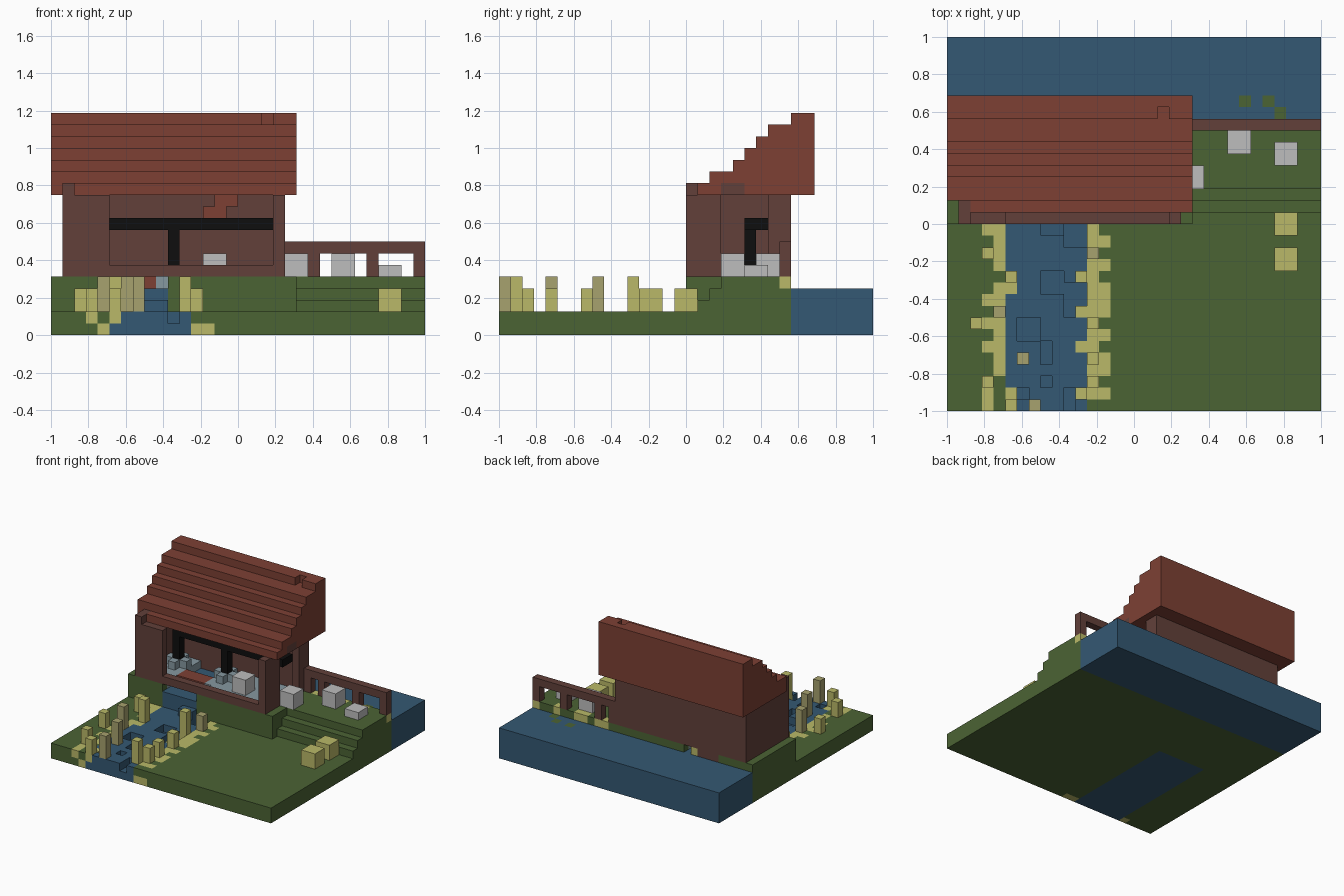
import bpy, bmesh, random

cube = bpy.data.objects.get("Cube")
if cube:
    bpy.data.objects.remove(cube, do_unlink=True)

U = 1 / 16  # size of one block
random.seed(4)


def material(name, rgb):
    lin = [((c / 255 + 0.055) / 1.055) ** 2.4 if c > 10 else c / 255 / 12.92 for c in rgb] + [1]
    m = bpy.data.materials.new(name)
    m.use_nodes = True
    m.diffuse_color = lin
    m.node_tree.nodes["Principled BSDF"].inputs["Base Color"].default_value = lin
    return m


MATS = {n: material(n, c) for n, c in {
    "grass": (75, 99, 52), "water": (52, 88, 115), "sand": (186, 185, 104),
    "dry_reed": (167, 162, 110), "brick_red": (125, 64, 52), "dark_wood": (98, 64, 58),
    "pale_stone": (190, 190, 190), "black_iron": (14, 14, 14), "blue_grey": (134, 152, 160)}.items()}

# Each face of a block: direction and its four corners
SIDES = [((1, 0, 0), [(1, 0, 0), (1, 1, 0), (1, 1, 1), (1, 0, 1)]),
         ((-1, 0, 0), [(0, 0, 0), (0, 0, 1), (0, 1, 1), (0, 1, 0)]),
         ((0, 1, 0), [(0, 1, 0), (0, 1, 1), (1, 1, 1), (1, 1, 0)]),
         ((0, -1, 0), [(0, 0, 0), (1, 0, 0), (1, 0, 1), (0, 0, 1)]),
         ((0, 0, 1), [(0, 0, 1), (1, 0, 1), (1, 1, 1), (0, 1, 1)]),
         ((0, 0, -1), [(0, 0, 0), (0, 1, 0), (1, 1, 0), (1, 0, 0)])]


class Part:
    """A part stacked from blocks; only its outer faces are built."""

    def __init__(self, name):
        self.name, self.cells = name, {}

    def fill(self, x0, x1, y0, y1, z0, z1, mat):
        for x in range(x0, x1):
            for y in range(y0, y1):
                for z in range(z0, z1):
                    if mat:
                        self.cells[x, y, z] = mat
                    else:
                        self.cells.pop((x, y, z), None)

    def build(self):
        used = sorted(set(self.cells.values()))
        bm, verts = bmesh.new(), {}
        for (x, y, z), mat in self.cells.items():
            for (dx, dy, dz), corners in SIDES:
                if (x + dx, y + dy, z + dz) in self.cells:
                    continue
                ring = []
                for a, b, c in corners:
                    k = (x + a, y + b, z + c)
                    if k not in verts:
                        verts[k] = bm.verts.new([v * U for v in k])
                    ring.append(verts[k])
                bm.faces.new(ring).material_index = used.index(mat)
        me = bpy.data.meshes.new(self.name)
        bm.to_mesh(me)
        bm.free()
        for n in used:
            me.materials.append(MATS[n])
        ob = bpy.data.objects.new(self.name, me)
        bpy.context.collection.objects.link(ob)


# Ground: lawn, terrace, garden steps and the lake behind
land = Part("terrain")
land.fill(-16, 16, -16, 1, 0, 2, "grass")
land.fill(-16, 5, 0, 9, 0, 5, "grass")
for y, top in ((1, 3), (2, 4), (3, 5)):
    land.fill(5, 16, y, 9, 0, top, "grass")
land.fill(-16, 16, 9, 16, 0, 4, "water")
for x, y in ((9, 10), (11, 10), (12, 9)):  # lily pads
    land.fill(x, x + 1, y, y + 1, 3, 4, "grass")
for x in (5, 6, 8, 9, 12, 15):  # sandy shore
    land.fill(x, x + 1, 8, 9, 4, 5, "sand")

# River with an uneven surface
land.fill(-11, -4, -16, 0, 0, 2, "water")
for y in range(-16, -1, 2):
    for x in range(-10, -5, 2):
        if random.random() < 0.45:
            land.fill(x, x + random.randint(1, 2), max(y, -15), y + random.randint(1, 2), 1, 2, None)
land.fill(-6, -5, -16, -14, 1, 2, None)

# Sandy banks, one row of blocks per string, from the terrace forward
LEFT = "SS. .S. SS. .S. ..S .SS SS. .S. SS. .S. SS. .S. .S. S.. S.S S.S".split()
RIGHT = ".B. .BB .B. .BB BB. .BB .BB BBB .B. .BB BB. .BB .BB .B. BBB ...".split()
for rows, x0 in ((LEFT, -13), (RIGHT, -5)):
    for r, row in enumerate(rows):
        for i, ch in enumerate(row):
            if ch != ".":
                land.fill(x0 + i, x0 + i + 1, -1 - r, -r, 1, 2, "sand")
land.fill(-12, -11, -16, -15, 0, 1, "sand")
land.fill(-4, -2, -16, -15, 0, 1, "sand")

# House floor with a stream running under it
land.fill(-14, 3, 1, 8, 4, 5, "blue_grey")
land.fill(-11, -6, 0, 9, 4, 5, None)
land.fill(-11, -6, 0, 9, 2, 4, "water")
land.fill(-8, -6, -1, 0, 2, 3, "water")
land.fill(-11, -7, 3, 5, 4, 5, "brick_red")
land.fill(-7, -6, 3, 5, 4, 5, "blue_grey")
land.build()

# House walls with an open front and a side doorway
walls = Part("house_walls")
walls.fill(-15, 4, 0, 9, 5, 12, "dark_wood")
walls.fill(-14, 3, 1, 8, 5, 12, None)
walls.fill(-11, 3, 0, 1, 6, 12, None)
walls.fill(3, 4, 3, 7, 5, 12, None)
walls.fill(-15, 4, 8, 9, 4, 5, "dark_wood")
walls.fill(-8, -6, 8, 9, 4, 5, None)
walls.fill(-8, -7, 8, 9, 4, 5, "sand")
walls.fill(-15, -14, 0, 2, 12, 13, "dark_wood")
walls.build()

# Stepped roof with one missing block at the ridge
roof = Part("roof")
for y, top in ((1, 13), (2, 14), (4, 15), (5, 16), (6, 17), (7, 18), (9, 19)):
    roof.fill(-16, 5, y, 11, 12, top, "brick_red")
roof.fill(-16, -14, 1, 2, 12, 13, None)
roof.fill(2, 3, 9, 10, 18, 19, None)
roof.fill(4, 5, 3, 5, 12, 13, "dark_wood")
roof.fill(-2, 0, 7, 8, 11, 12, "brick_red")
roof.fill(-3, -1, 7, 8, 10, 11, "brick_red")
roof.build()

# Black beam on two pillars with stone footings
beam = Part("iron_beam")
beam.fill(-13, 3, 5, 7, 9, 10, "black_iron")
footings = Part("pillar_footings")
for x in (-13, -6):
    beam.fill(x, x + 1, 5, 6, 5, 9, "black_iron")
    footings.fill(x - 1, x + 2, 5, 6, 5, 6, "blue_grey")
    footings.fill(x, x + 1, 4, 7, 5, 6, "blue_grey")
    footings.fill(x, x + 1, 5, 6, 5, 6, None)
beam.build()
footings.build()

# Lakeside fence
fence = Part("fence")
fence.fill(4, 16, 8, 9, 7, 8, "dark_wood")
for x in (4, 6, 11, 15):
    fence.fill(x, x + 1, 8, 9, 5, 7, "dark_wood")
fence.build()

# Loose stone blocks
stones = Part("stone_blocks")
for x, y, h in ((4, 3, 2), (8, 6, 2), (12, 5, 1), (-3, 3, 2)):
    stones.fill(x, x + 2, y, y + 2, 5, 5 + h, "pale_stone")
stones.build()

# Hay bales on the lawn
hay = Part("hay_bales")
for y in (-4, -1):
    hay.fill(12, 14, y, y + 2, 2, 4, "sand")
hay.build()

# Reeds along the river: x, y, height
reeds = Part("reeds")
for x, y, h in ((-13, -3, 2), (-11, -5, 3), (-14, -9, 2), (-13, -14, 2), (-11, -16, 2),
                (-5, -5, 3), (-4, -9, 2), (-4, -12, 2), (-4, -14, 2), (-5, -15, 3)):
    reeds.fill(x, x + 1, y, y + 1, 2, 2 + h, "sand")
for x, y, h in ((-12, -8, 3), (-4, -3, 2), (-10, -12, 3), (-9, -16, 3)):
    reeds.fill(x, x + 1, y, y + 1, 2, 2 + h, "dry_reed")
reeds.build()
